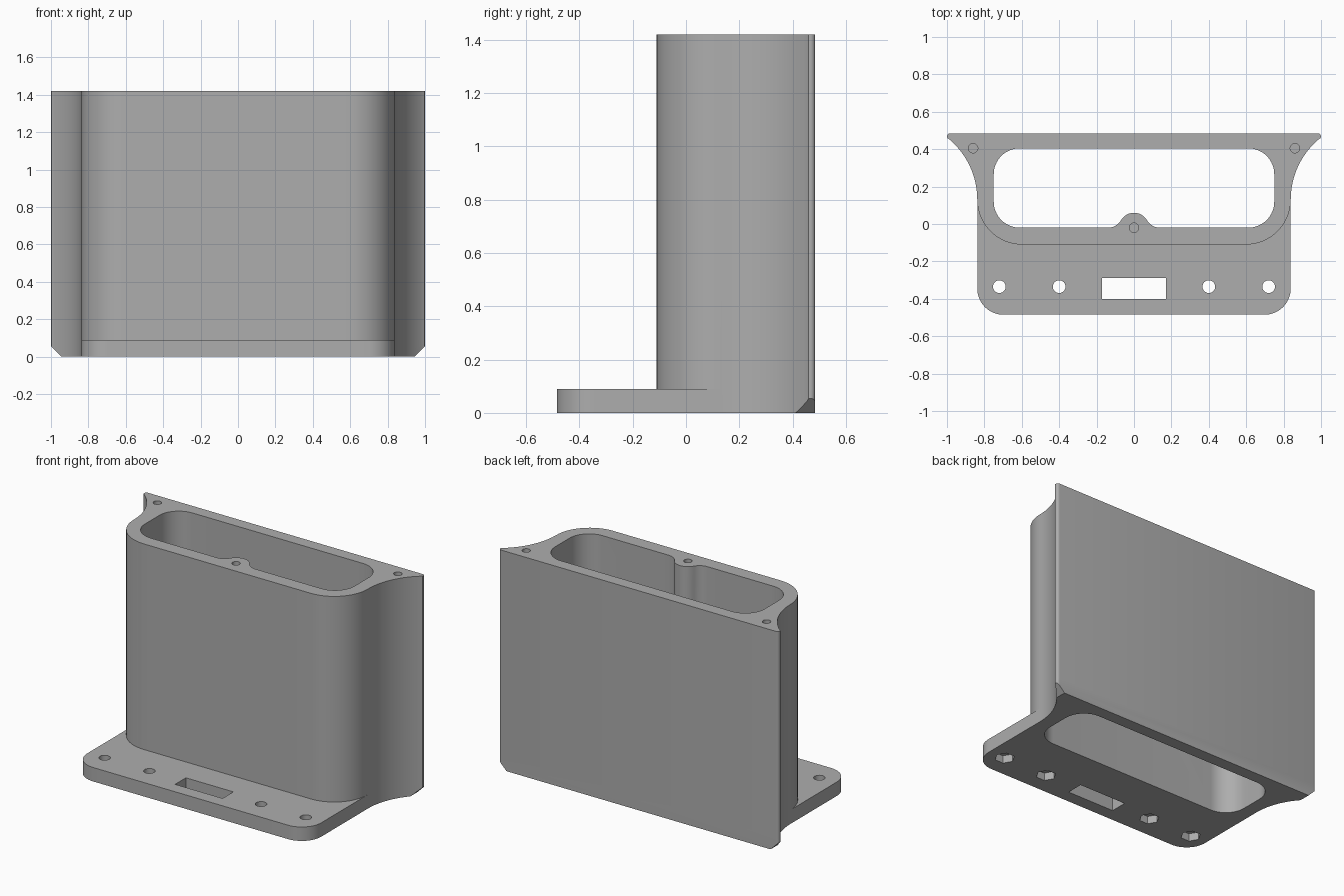
import bpy
import bmesh
from math import sin, cos, pi, radians, atan2
from mathutils import Matrix

cube = bpy.data.objects.get("Cube")
if cube:
    bpy.data.objects.remove(cube, do_unlink=True)

HEIGHT, PLATE = 1.42, 0.09
SIDE, BACK, FRONT = 0.838, 0.485, -0.11

grey = bpy.data.materials.new("plain grey")
grey.use_nodes = True
grey.diffuse_color = (0.42, 0.42, 0.42, 1)
grey.node_tree.nodes["Principled BSDF"].inputs["Base Color"].default_value = (0.42, 0.42, 0.42, 1)


def arc(cx, cy, r, a0, a1, n=16):
    """Points on an arc, angles in degrees."""
    steps = [radians(a0 + (a1 - a0) * i / n) for i in range(n + 1)]
    return [(cx + r * cos(a), cy + r * sin(a)) for a in steps]


def mirrored(half):
    """Close a right-hand half outline with its mirror image."""
    return half + [(-x, y) for x, y in reversed(half)]


def prism(name, outline, z0, z1, bottom=None):
    """Extrude an outline; bottom(y) can slope the lower face."""
    bm = bmesh.new()
    low = [bm.verts.new((x, y, bottom(y) if bottom else z0)) for x, y in outline]
    high = [bm.verts.new((x, y, z1)) for x, y in outline]
    bm.faces.new(low)
    bm.faces.new(high)
    n = len(outline)
    for i in range(n):
        j = (i + 1) % n
        bm.faces.new((low[i], low[j], high[j], high[i]))
    bmesh.ops.recalc_face_normals(bm, faces=bm.faces)
    mesh = bpy.data.meshes.new(name)
    bm.to_mesh(mesh)
    bm.free()
    obj = bpy.data.objects.new(name, mesh)
    mesh.materials.append(grey)
    bpy.context.collection.objects.link(obj)
    return obj


def combine(target, tool, operation):
    """Apply a boolean and discard the tool."""
    tool.hide_render = True
    mod = target.modifiers.new("combine", "BOOLEAN")
    mod.operation, mod.object, mod.solver = operation, tool, "EXACT"
    bpy.ops.object.select_all(action="DESELECT")
    bpy.context.view_layer.objects.active = target
    target.select_set(True)
    bpy.ops.object.modifier_apply(modifier=mod.name)
    bpy.data.objects.remove(tool, do_unlink=True)


def rectangle(x0, x1, y0, y1):
    return [(x0, y0), (x1, y0), (x1, y1), (x0, y1)]


# Flared wing: concave sweep out to a small rounded tip
sweep_r = 0.423
sweep_end = 180 - math_deg if (math_deg := atan2(0.325, 0.271) * 180 / pi) else 0
wing = arc(SIDE + sweep_r, 0.13, sweep_r, 180, sweep_end, 20)
wing += arc(0.983, 0.468, 0.017, -30, 90, 6)

# Tall housing and base plate
housing = prism("housing", mirrored(arc(0.598, 0.13, 0.24, -90, 0) + wing[1:]), PLATE, HEIGHT)
plate = prism("base_plate", mirrored(arc(SIDE - 0.14, -0.345, 0.14, -90, 0) + wing), 0, PLATE)
combine(housing, plate, "UNION")

# Rounded cavity, with a screw boss left standing on its front wall
cavity = prism("cavity_cutter",
               mirrored(arc(0.61, 0.12, 0.14, -90, 0) + arc(0.61, 0.265, 0.14, 0, 90)),
               -0.1, HEIGHT + 0.1)
boss_half = [(0.139, -0.06)] + arc(0.139, 0.06, 0.08, 270, 210, 10) + arc(0, -0.02, 0.08, 30, 88, 10)[1:]
boss = prism("screw_boss", mirrored(boss_half), 0, HEIGHT + 0.2, bottom=lambda y: 1.12 + y)
combine(cavity, boss, "DIFFERENCE")
combine(housing, cavity, "DIFFERENCE")

# Blind screw holes in the top rim
for x, y in ((-0.86, 0.405), (0.86, 0.405), (0, -0.02)):
    hole = prism("rim_hole", arc(x, y, 0.025, 0, 345, 23), HEIGHT - 0.16, HEIGHT + 0.1)
    combine(housing, hole, "DIFFERENCE")

# Plate bolt holes with hexagonal nut pockets underneath
for x in (-0.72, -0.4, 0.4, 0.72):
    hole = prism("bolt_hole", arc(x, -0.335, 0.034, 0, 345, 23), -0.1, PLATE + 0.1)
    combine(housing, hole, "DIFFERENCE")
    pocket = prism("nut_pocket", arc(x, -0.335, 0.06, 0, 300, 5), -0.1, 0.05)
    combine(housing, pocket, "DIFFERENCE")

# Rectangular slot through the plate
slot = prism("slot_cutter", rectangle(-0.17, 0.17, -0.4, -0.29), -0.1, PLATE + 0.1)
combine(housing, slot, "DIFFERENCE")

# Chamfered lower wing tips
for side in (-1, 1):
    tip = [(side * x, z) for x, z in ((0.845, -0.1), (1.1, -0.1), (1.1, 0.155))]
    chamfer = prism("tip_chamfer", tip, -1, 1)
    chamfer.data.transform(Matrix.Rotation(pi / 2, 4, "X"))
    combine(housing, chamfer, "DIFFERENCE")

bpy.ops.object.select_all(action="DESELECT")
housing.select_set(True)
bpy.context.view_layer.objects.active = housing
bpy.ops.object.shade_smooth_by_angle(angle=radians(25))
